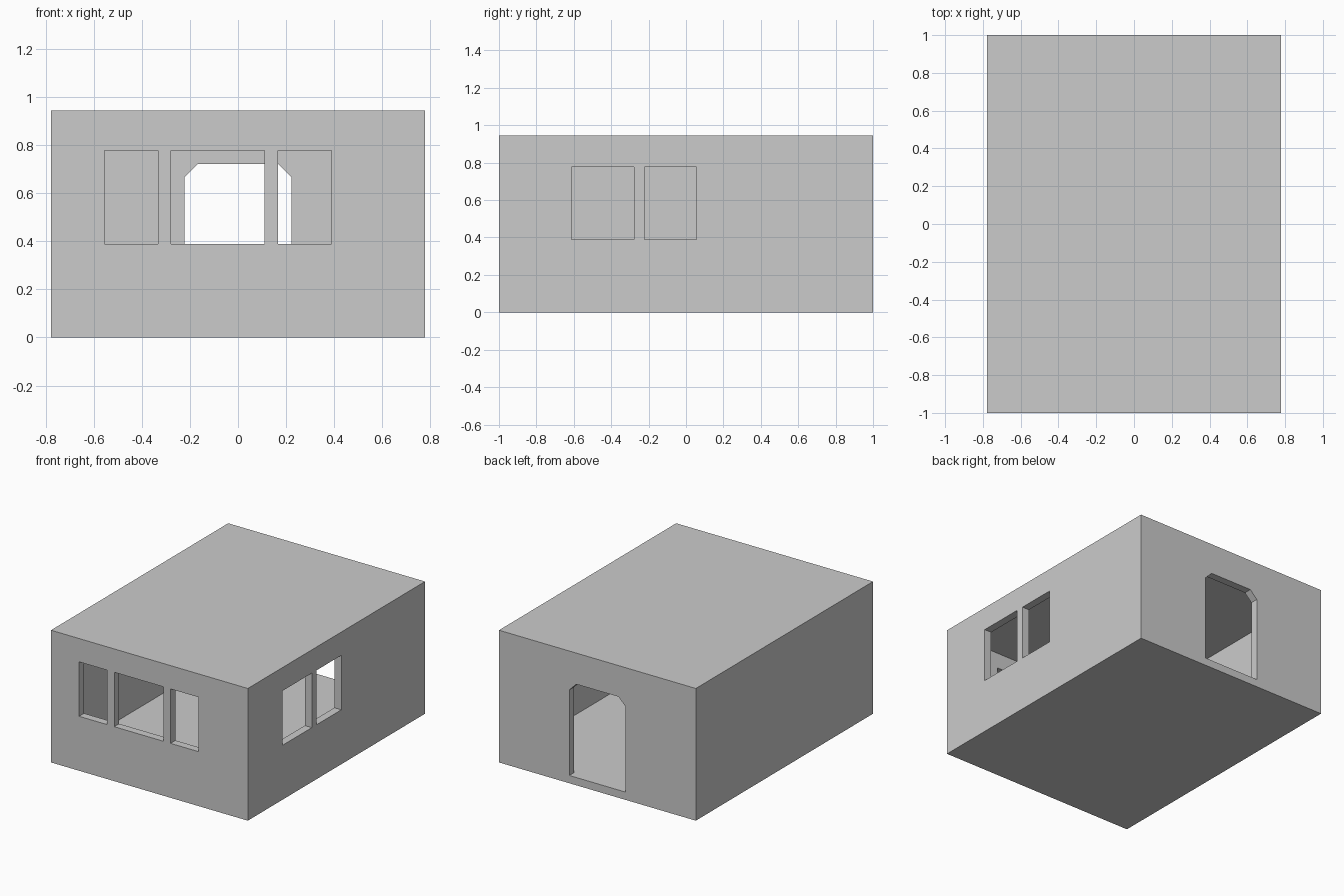
import bpy
import bmesh

if "Cube" in bpy.data.objects:
    bpy.data.objects.remove(bpy.data.objects["Cube"])

U = 1 / 18          # grid unit, equal to the wall thickness
W, D, H = 14, 18, 17  # half width, half depth, height in units


def prism(name, outline, start, end, axis):
    """Extrude a 2D outline (in units) along the x or y axis."""
    def place(a, b, t):
        return (t * U, a * U, b * U) if axis == "x" else (a * U, t * U, b * U)
    bm = bmesh.new()
    face = bm.faces.new([bm.verts.new(place(a, b, start)) for a, b in outline])
    ext = bmesh.ops.extrude_face_region(bm, geom=[face])
    moved = [v for v in ext["geom"] if isinstance(v, bmesh.types.BMVert)]
    bmesh.ops.translate(bm, verts=moved, vec=place(0, 0, end - start))
    bmesh.ops.recalc_face_normals(bm, faces=bm.faces)
    mesh = bpy.data.meshes.new(name)
    bm.to_mesh(mesh)
    bm.free()
    obj = bpy.data.objects.new(name, mesh)
    bpy.context.collection.objects.link(obj)
    return obj


def rect(a0, a1, b0, b1):
    return [(a0, b0), (a1, b0), (a1, b1), (a0, b1)]


def cut(target, cutter):
    cutter.hide_render = True
    mod = target.modifiers.new("cut", "BOOLEAN")
    mod.operation = "DIFFERENCE"
    mod.solver = "EXACT"
    mod.object = cutter
    bpy.context.view_layer.objects.active = target
    bpy.ops.object.modifier_apply(modifier=mod.name)
    bpy.data.objects.remove(cutter)


# Solid block hollowed out into a closed room
house = prism("house_shell", rect(-W, W, 0, H), -D, D, "y")
cut(house, prism("room", rect(1 - W, W - 1, 1, H - 1), 1 - D, D - 1, "y"))

# Three front windows
for x0, x1 in [(-10, -6), (-5, 2), (3, 7)]:
    cut(house, prism("front_window", rect(x0, x1, 7, 14), -D - 1, 2 - D, "y"))

# Two windows in the right wall
for y0, y1 in [(-11, -5), (-4, 1)]:
    cut(house, prism("side_window", rect(y0, y1, 7, 14), W - 2, W + 1, "x"))

# Back doorway with clipped top corners, sill level with the floor
door = [(-4, 1), (4, 1), (4, 12), (3, 13), (-3, 13), (-4, 12)]
cut(house, prism("doorway", door, D - 2, D + 1, "y"))
